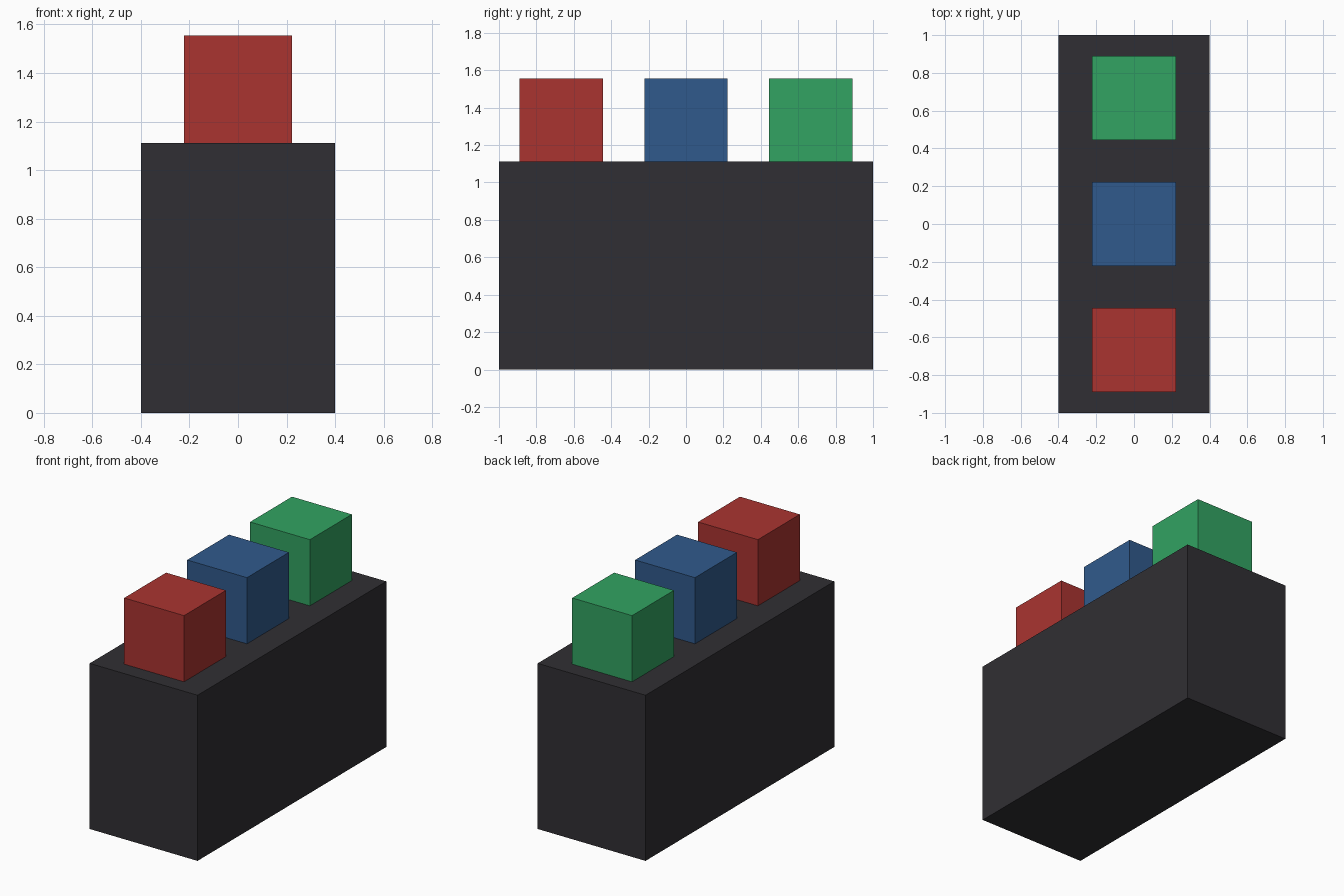
import bpy

if "Cube" in bpy.data.objects:
    bpy.data.objects.remove(bpy.data.objects["Cube"])

CUBE = 0.444      # button edge length
BASE_H = 1.111    # height of the base block


def add_box(name, size, bottom_centre, colour):
    x, y, z = bottom_centre
    bpy.ops.mesh.primitive_cube_add(size=1, location=(x, y, z + size[2] / 2))
    box = bpy.context.object
    box.name = name
    box.scale = size
    bpy.ops.object.transform_apply(location=False, rotation=False, scale=True)
    material = bpy.data.materials.new(name + "_colour")
    material.diffuse_color = (*colour, 1)
    material.use_nodes = True
    material.node_tree.nodes["Principled BSDF"].inputs["Base Color"].default_value = material.diffuse_color
    box.data.materials.append(material)
    return box


# Dark base block
add_box("base_block", (0.8, 2.0, BASE_H), (0, 0, 0), (0.03, 0.028, 0.033))

# Row of coloured cubes along the top, front to back
cubes = [
    ("red_cube", (0.40, 0.034, 0.03)),
    ("blue_cube", (0.03, 0.102, 0.262)),
    ("green_cube", (0.032, 0.366, 0.122)),
]
for i, (name, colour) in enumerate(cubes):
    add_box(name, (CUBE, CUBE, CUBE), (0, (i - 1) * 0.667, BASE_H), colour)
